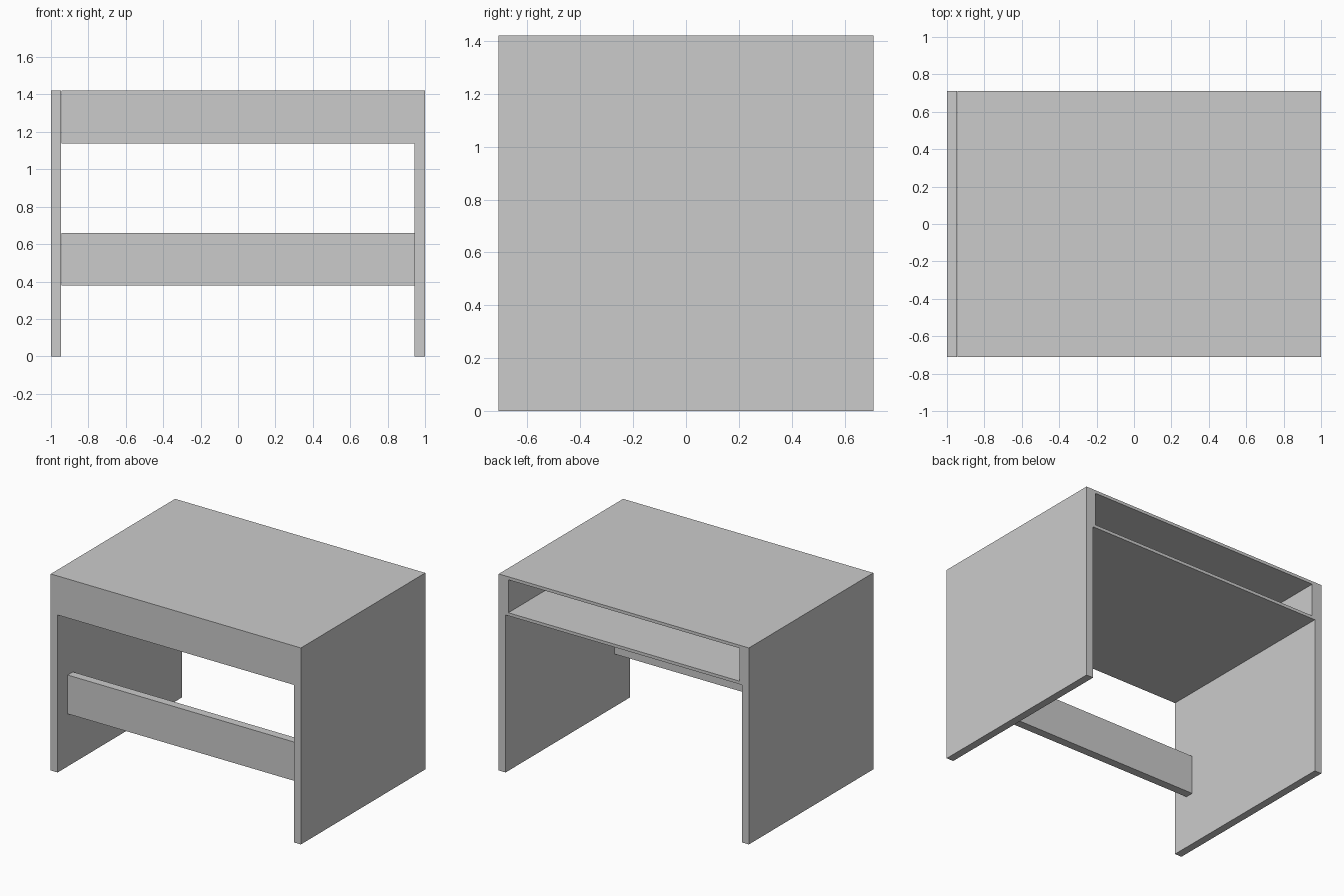
import bpy

if "Cube" in bpy.data.objects:
    bpy.data.objects.remove(bpy.data.objects["Cube"])

W, D, H = 1.0, 0.71, 1.42   # half width, half depth, height
T = 0.055                   # side panel thickness
B = 0.022                   # compartment board thickness
Z = 1.138                   # underside of compartment
IN = W - T                  # inner face of side panels


def box(name, x, y, z):
    bpy.ops.mesh.primitive_cube_add(
        size=1, location=(sum(x) / 2, sum(y) / 2, sum(z) / 2))
    o = bpy.context.object
    o.name = name
    o.scale = (x[1] - x[0], y[1] - y[0], z[1] - z[0])
    bpy.ops.object.transform_apply(location=False, rotation=False, scale=True)
    return o


# Side panels and the compartment walls against them
for name, s in (("left", -1), ("right", 1)):
    box(name + "_side_panel", sorted((s * IN, s * W)), (-D, D), (0, H))
    box(name + "_compartment_wall", sorted((s * (IN - B), s * IN)),
        (-D + B, D), (Z + B, H - B))

# Desk top, compartment floor and front apron (open at the back)
box("desk_top", (-IN, IN), (-D, D), (H - B, H))
box("compartment_floor", (-IN, IN), (-D, D), (Z, Z + B))
box("front_apron", (-IN, IN), (-D, -D + B), (Z + B, H - B))

# Stretcher between the side panels
box("stretcher", (-IN, IN), (-0.595, -0.535), (0.38, 0.66))
